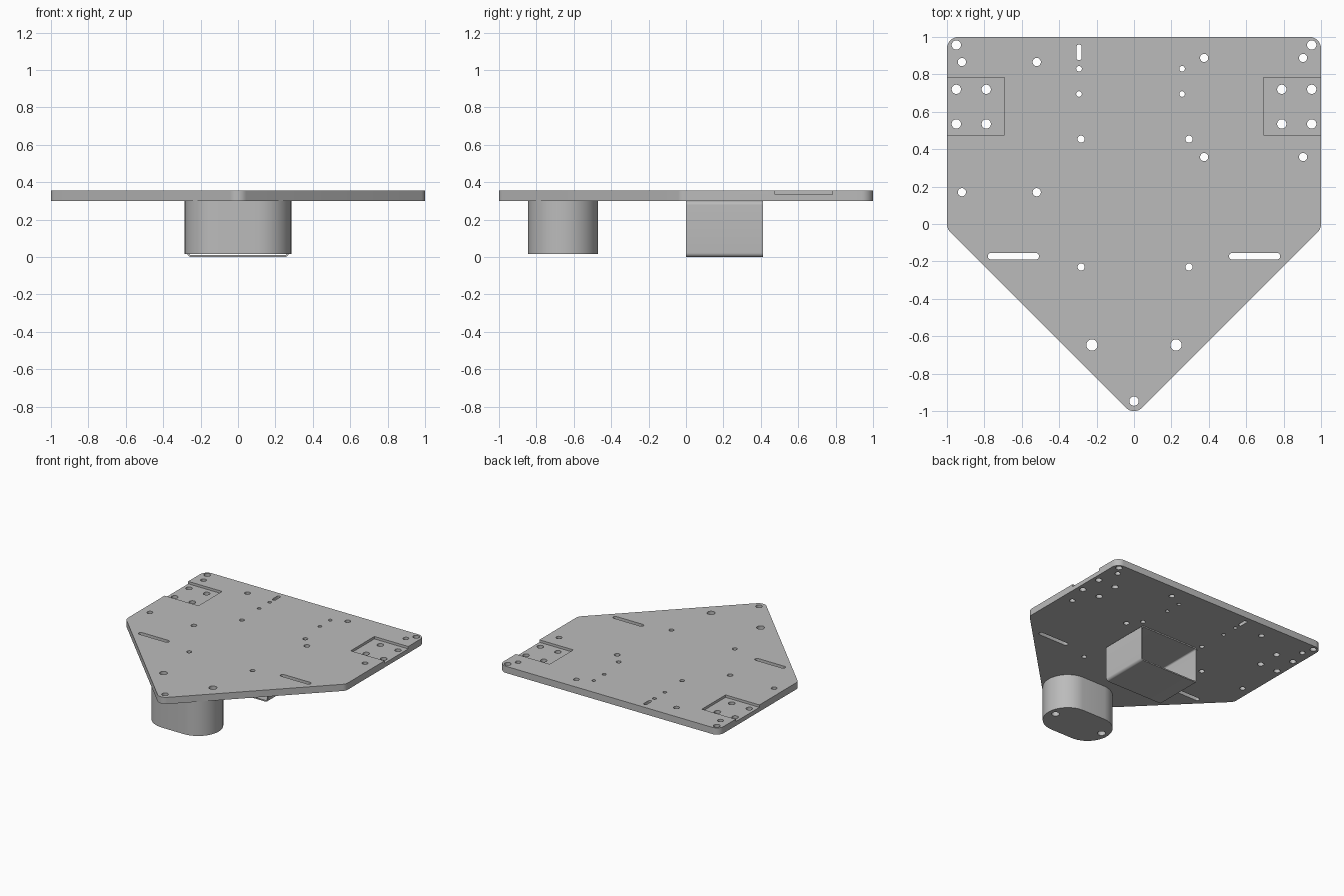
import bpy, bmesh
from math import pi, cos, sin, tan, copysign
from mathutils import Vector

if "Cube" in bpy.data.objects:
    bpy.data.objects.remove(bpy.data.objects["Cube"], do_unlink=True)

grey = bpy.data.materials.new("machined_grey")
grey.use_nodes = True
COLOUR = (0.5, 0.5, 0.5, 1)
grey.diffuse_color = COLOUR
grey.node_tree.nodes["Principled BSDF"].inputs["Base Color"].default_value = COLOUR

BOTTOM, TOP, FOOT = 0.30, 0.355, 0.015


def rounded(corners, radius, steps=8):
    """Counter-clockwise convex outline with every corner filleted."""
    pts, n = [], len(corners)
    for i in range(n):
        p = Vector(corners[i])
        a = (Vector(corners[i - 1]) - p).normalized()
        b = (Vector(corners[(i + 1) % n]) - p).normalized()
        half = a.angle(b) / 2
        centre = p + (a + b).normalized() * radius / sin(half)
        start = p + a * radius / tan(half) - centre
        end = p + b * radius / tan(half) - centre
        sweep = pi - 2 * half
        for k in range(steps + 1):
            t = k / steps
            arc = start * sin((1 - t) * sweep) + end * sin(t * sweep)
            pts.append(centre + arc / sin(sweep) if sweep < 3 else p)
    return pts


def stadium(x, y, r, dx=0, dy=0, n=24):
    """Circle, stretched by dx or dy on each side into a slot."""
    pts = []
    for i in range(n):
        a = 2 * pi * (i + 0.5) / n
        pts.append(Vector((x + r * cos(a) + copysign(dx, cos(a)),
                           y + r * sin(a) + copysign(dy, sin(a)))))
    return pts


def box(x0, x1, y0, y1):
    return [(x0, y0), (x1, y0), (x1, y1), (x0, y1)]


def finish(bm, name):
    bmesh.ops.recalc_face_normals(bm, faces=bm.faces)
    mesh = bpy.data.meshes.new(name)
    bm.to_mesh(mesh)
    bm.free()
    mesh.materials.append(grey)
    obj = bpy.data.objects.new(name, mesh)
    bpy.context.collection.objects.link(obj)
    return obj


def prisms(name, outlines, z0, z1):
    bm = bmesh.new()
    for outline in outlines:
        low = [bm.verts.new((p[0], p[1], z0)) for p in outline]
        high = [bm.verts.new((p[0], p[1], z1)) for p in outline]
        bm.faces.new(low[::-1])
        bm.faces.new(high)
        for i in range(len(low)):
            bm.faces.new((low[i - 1], low[i], high[i], high[i - 1]))
    return finish(bm, name)


def cut(obj, cutters):
    """Subtract the cutters and bake the result."""
    for c in cutters:
        c.hide_render = True
        mod = obj.modifiers.new("cut", "BOOLEAN")
        mod.operation, mod.solver, mod.object = "DIFFERENCE", "EXACT", c
    graph = bpy.context.evaluated_depsgraph_get()
    baked = bpy.data.meshes.new_from_object(obj.evaluated_get(graph))
    obj.modifiers.clear()
    obj.data = baked
    for c in cutters:
        bpy.data.objects.remove(c, do_unlink=True)


def smooth(obj):
    bpy.ops.object.select_all(action="DESELECT")
    obj.select_set(True)
    bpy.context.view_layer.objects.active = obj
    bpy.ops.object.shade_smooth_by_angle(angle=0.5)


# Round holes, given as grids of x positions, y positions and a radius
grids = [
    ((-0.95, 0.95), (0.957,), 0.025),
    ((-0.95, -0.79, 0.79, 0.95), (0.535, 0.72), 0.025),
    ((-0.92, -0.52), (0.17, 0.866), 0.022),
    ((0.375, 0.904), (0.358, 0.888), 0.022),
    ((-0.294, 0.257), (0.695, 0.83), 0.015),
    ((-0.283, 0.294), (-0.23, 0.454), 0.019),
    ((0,), (-0.947,), 0.025),
]
block_holes = [stadium(x, -0.647, 0.03) for x in (-0.225, 0.225)]
holes = [stadium(x, y, r) for xs, ys, r in grids for x in xs for y in ys]
holes += block_holes

# Slots: one short along y, two long along x
holes.append(stadium(-0.294, 0.918, 0.014, dy=0.028))
holes += [stadium(x, -0.172, 0.018, dx=0.119) for x in (-0.645, 0.645)]

# Base plate with holes, slots and shallow side pockets
outline = rounded([(0, -1.026), (1, -0.026), (1, 1), (-1, 1), (-1, -0.026)], 0.062)
plate = prisms("base_plate", [outline], BOTTOM, TOP)
hole_cutter = prisms("hole_cutter", holes, BOTTOM - 0.1, TOP + 0.1)
pockets = [box(0.692, 1.1, 0.475, 0.782), box(-1.1, -0.692, 0.475, 0.782)]
pocket_cutter = prisms("pocket_cutter", pockets, 0.335, TOP + 0.1)
cut(plate, [hole_cutter, pocket_cutter])
smooth(plate)

# Rounded spacer block under the nose
block = prisms("front_spacer_block",
               [stadium(0, -0.657, 0.187, dx=0.098, n=64)], FOOT, BOTTOM)
cut(block, [prisms("block_hole_cutter", block_holes, FOOT - 0.1, BOTTOM + 0.1)])
smooth(block)

# Open rectangular tube under the middle, running front to back
WALL = 0.01
outer = rounded(box(-0.272, 0.272, 0, BOTTOM), 0.022)
inner = rounded(box(-0.272 + WALL, 0.272 - WALL, WALL, BOTTOM - WALL), 0.012)
bm = bmesh.new()
rings = [[bm.verts.new((p[0], y, p[1])) for p in loop]
         for loop, y in ((outer, 0), (outer, 0.412), (inner, 0.412), (inner, 0))]
for j in range(4):
    a, b = rings[j - 1], rings[j]
    for i in range(len(a)):
        bm.faces.new((a[i - 1], a[i], b[i], b[i - 1]))
smooth(finish(bm, "rectangular_tube"))
